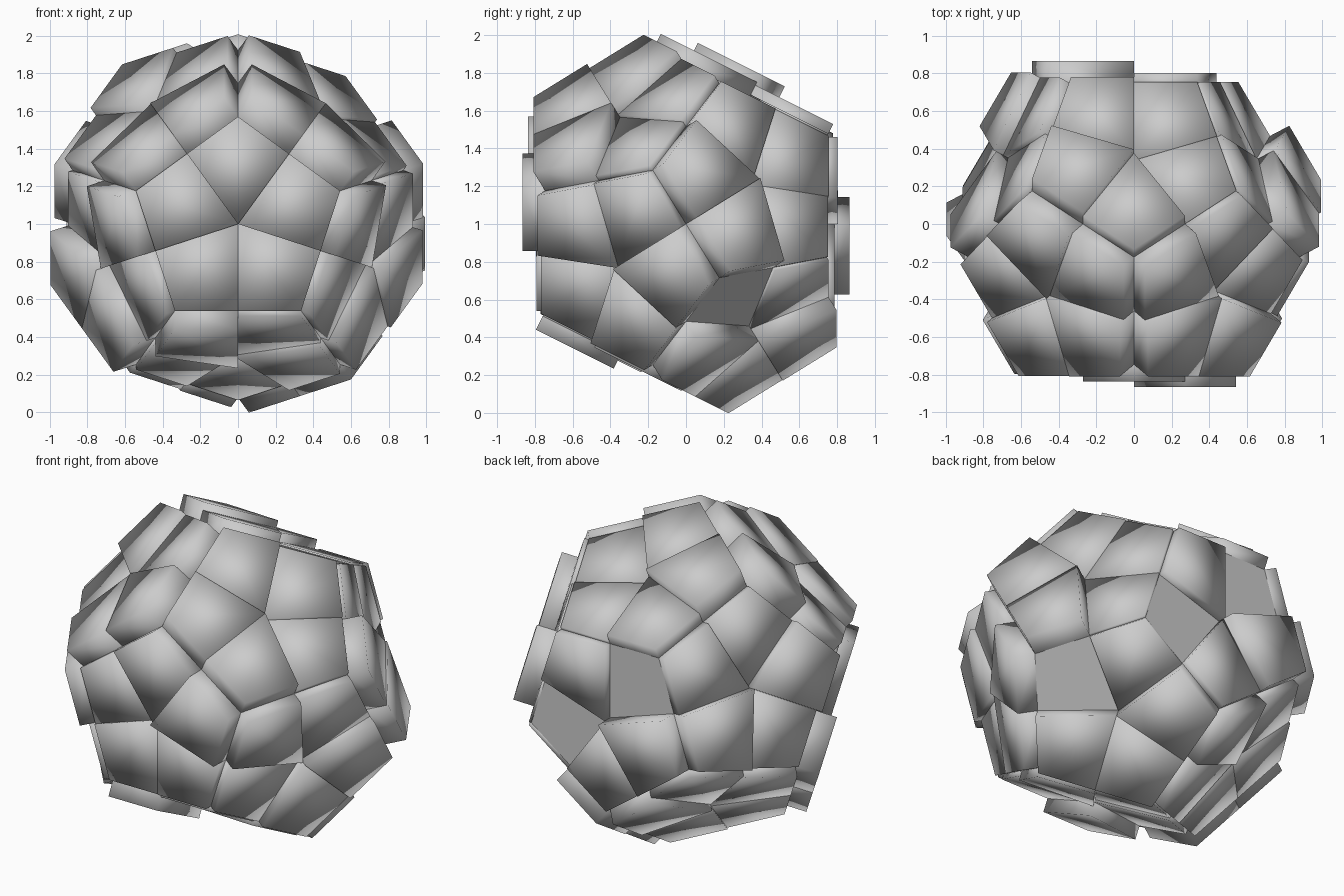
import bpy, bmesh
from math import radians, cos, sin
from mathutils import Vector

if "Cube" in bpy.data.objects:
    bpy.data.objects.remove(bpy.data.objects["Cube"])

# Dodecahedron corner rings, front (A) to back (D): radius and depth
RINGS = {"A": (0.57, -0.746), "B": (0.922, -0.176), "C": (0.922, 0.176), "D": (0.57, 0.746)}
CENTRE = Vector((0, 0, 1))


def corner(ring, deg):
    r, y = RINGS[ring]
    a = radians(deg)
    return Vector((r * cos(a), y, 1 + r * sin(a)))


# Panel heights, five per pentagon, in corner order
FRONT = [.12, .09, .03, .04, .045]
BACK = [.055, 0, .12, .04, 0]
FRONT_RING = {54: [.14, .14, .11, .055, .035],
              126: [.14, .135, .085, .14, .105],
              198: [.11, .055, .14, .14, .03],
              270: [.11, .03, .055, .015, .03],
              342: [.05, .09, .06, .12, .10]}
BACK_RING = {18: [.015, .02, .03, .125, .135],
             90: [.02, .075, .14, .095, .01],
             162: [.07, .13, .04, .115, .04],
             234: [.05, .09, .07, .06, .06],
             306: [.115, .02, 0, .11, .11]}

pentagons = [([corner("A", 18 + 72 * i) for i in range(5)], FRONT),
             ([corner("D", 54 + 72 * i) for i in range(5)], BACK)]
for t, h in FRONT_RING.items():
    pentagons.append(([corner("A", t - 36), corner("A", t + 36), corner("B", t + 36),
                       corner("C", t), corner("B", t - 36)], h))
for t, h in BACK_RING.items():
    pentagons.append(([corner("D", t - 36), corner("D", t + 36), corner("C", t + 36),
                       corner("B", t), corner("C", t - 36)], h))

bm = bmesh.new()


def add_face(verts, outward):
    f = bm.faces.new(verts)
    f.normal_update()
    if f.normal.dot(outward) < 0:
        f.normal_flip()
    f.smooth = True


# Each pentagon is split into five kites, each raised along the pentagon's normal
for pts, heights in pentagons:
    mid = sum(pts, Vector()) / 5
    n = (mid - CENTRE).normalized()
    for i, h in enumerate(heights):
        p = pts[i]
        kite = [mid, (pts[i - 1] + p) / 2, p, (p + pts[(i + 1) % 5]) / 2]
        kite_mid = sum(kite, Vector()) / 4
        top = [bm.verts.new(v + n * h) for v in kite]
        add_face(top, n)
        if h > 0:
            base = [bm.verts.new(v) for v in kite]
            for j in range(4):
                k = (j + 1) % 4
                add_face([base[j], base[k], top[k], top[j]],
                         (kite[j] + kite[k]) / 2 - kite_mid)

mesh = bpy.data.meshes.new("panelled_ball")
bm.to_mesh(mesh)
bm.free()
ball = bpy.data.objects.new("panelled_ball", mesh)
bpy.context.collection.objects.link(ball)
